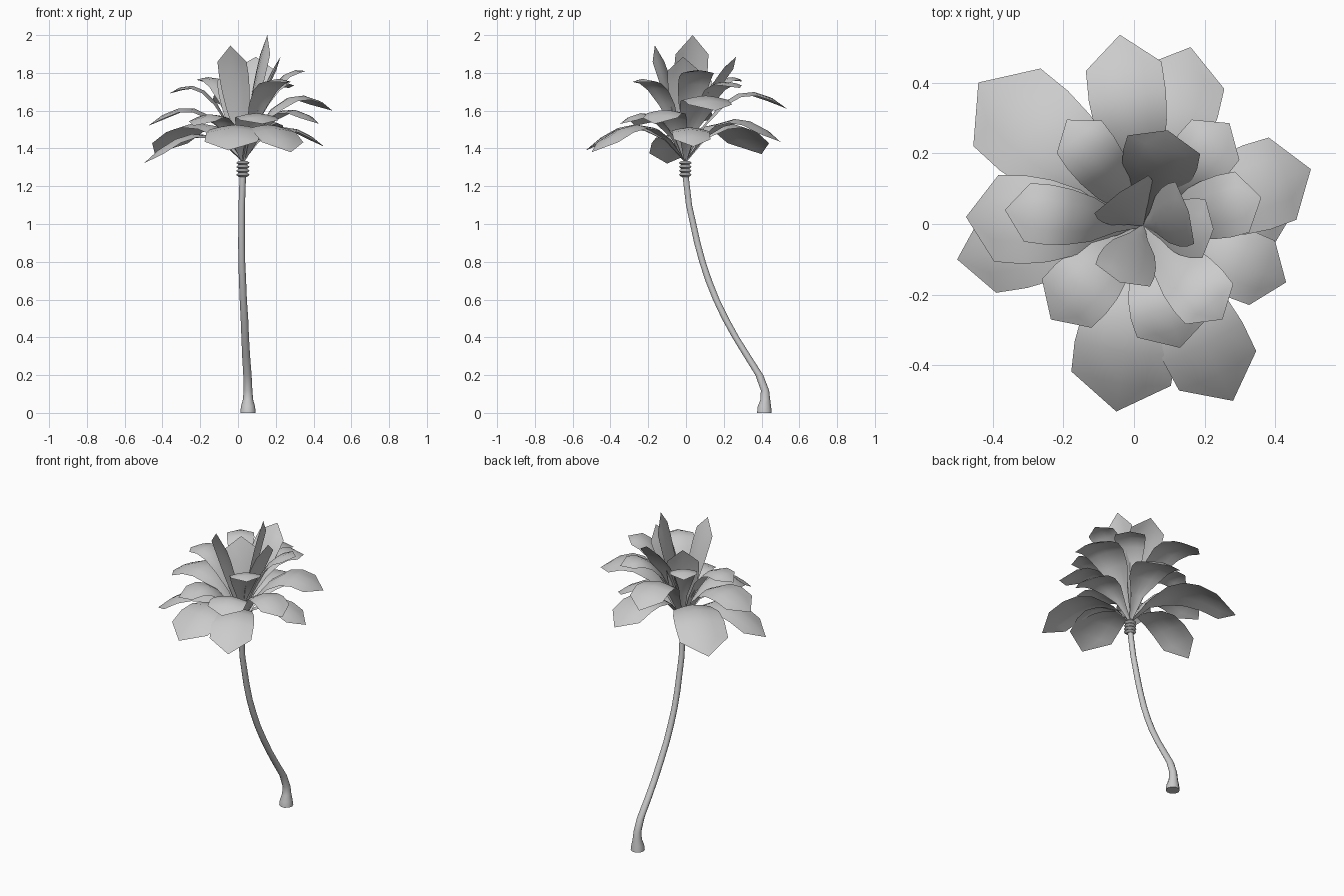
import bpy
import bmesh
import math
from mathutils import Vector

cube = bpy.data.objects.get("Cube")
if cube:
    bpy.data.objects.remove(cube, do_unlink=True)

grey = bpy.data.materials.new("plain grey")
grey.use_nodes = True
grey.diffuse_color = (0.6, 0.6, 0.6, 1)
grey.node_tree.nodes["Principled BSDF"].inputs["Base Color"].default_value = (0.6, 0.6, 0.6, 1)

CROWN = Vector((0.026, -0.004, 1.33))


def finish(bm, name, angle):
    mesh = bpy.data.meshes.new(name)
    bm.to_mesh(mesh)
    bm.free()
    mesh.materials.append(grey)
    obj = bpy.data.objects.new(name, mesh)
    bpy.context.collection.objects.link(obj)
    bpy.ops.object.select_all(action='DESELECT')
    obj.select_set(True)
    bpy.context.view_layer.objects.active = obj
    bpy.ops.object.shade_smooth_by_angle(angle=math.radians(angle))
    return obj


def loft(name, stations, sides, angle):
    """Tube through stations of (x, y, z, radius), closed at both ends."""
    bm = bmesh.new()
    rings = []
    for x, y, z, r in stations:
        turns = [2 * math.pi * i / sides for i in range(sides)]
        rings.append([bm.verts.new((x + r * math.cos(a), y + r * math.sin(a), z)) for a in turns])
    for low, high in zip(rings, rings[1:]):
        for i in range(sides):
            j = (i + 1) % sides
            bm.faces.new((low[i], low[j], high[j], high[i]))
    bm.faces.new(rings[0][::-1])
    bm.faces.new(rings[-1])
    return finish(bm, name, angle)


# Curved trunk with a flared foot
loft("trunk", [
    (0.053, 0.415, 0.0, 0.041), (0.053, 0.415, 0.035, 0.037),
    (0.053, 0.42, 0.07, 0.027), (0.053, 0.418, 0.12, 0.023),
    (0.05, 0.388, 0.2, 0.022), (0.043, 0.325, 0.3, 0.021),
    (0.038, 0.263, 0.4, 0.02), (0.034, 0.208, 0.5, 0.02),
    (0.028, 0.16, 0.6, 0.019), (0.024, 0.12, 0.7, 0.019),
    (0.02, 0.087, 0.8, 0.018), (0.019, 0.06, 0.9, 0.018),
    (0.02, 0.016, 1.1, 0.017), (0.026, -0.004, 1.27, 0.017)], 10, 50)

# Ringed collar under the leaves
collar = [(CROWN.x, CROWN.y, 1.25 + 0.0105 * i, 0.036 if i % 2 else 0.022) for i in range(9)]
loft("collar", collar, 10, 30)

# Leaf outline: position along the rib up to the shoulders, share of the half width
OUTLINE = [(0, 0.06), (0.23, 0.32), (0.44, 0.74), (0.64, 0.93), (0.82, 1.0), (1.0, 0.98)]


def leaf(name, tip, width):
    """Arching leaf from the crown to its tip, sides slightly lowered."""
    tip = Vector(tip)
    flat = Vector((tip.x - CROWN.x, tip.y - CROWN.y, 0))
    reach = flat.length
    rise = tip.z - CROWN.z
    side = Vector((-flat.y, flat.x, 0)).normalized()
    # Steep leaves are straighter and more pointed than spreading ones
    steep = min(max(rise / reach - 1, 0), 1)
    shoulder = 0.87 - 0.05 * steep
    bend = CROWN + flat * 0.42
    bend.z += 0.58 * reach + (0.85 - 0.35 * steep) * rise

    bm = bmesh.new()
    rows = []
    for step, share in OUTLINE:
        t = step * shoulder
        rib = CROWN * (1 - t) ** 2 + bend * (2 * t * (1 - t)) + tip * t * t
        along = ((bend - CROWN) * (1 - t) + (tip - bend) * t).normalized()
        up = along.cross(side)
        half = width * share
        rows.append([bm.verts.new(rib + side * half * s - up * half * 0.18 * abs(s) ** 1.5)
                     for s in (-1, -0.5, 0, 0.5, 1)])
    for a, b in zip(rows, rows[1:]):
        for i in range(4):
            bm.faces.new((a[i], b[i], b[i + 1], a[i + 1]))
    end = bm.verts.new(tip)
    for i in range(4):
        bm.faces.new((rows[-1][i], end, rows[-1][i + 1]))
    bm.normal_update()
    return finish(bm, name, 60)


# Leaves grouped by tier: tip position and half width
TIERS = {
    "lower_leaf": [
        ((-0.05, -0.53, 1.39), 0.145), ((0.28, -0.5, 1.38), 0.125),
        ((0.455, 0.04, 1.41), 0.1), ((0.16, 0.5, 1.435), 0.125),
        ((-0.44, 0.4, 1.37), 0.148), ((-0.5, -0.1, 1.32), 0.115)],
    "middle_leaf": [
        ((0.43, -0.165, 1.53), 0.1), ((0.5, 0.155, 1.6), 0.125),
        ((-0.04, 0.535, 1.61), 0.11), ((-0.475, 0.02, 1.52), 0.125),
        ((-0.235, -0.27, 1.52), 0.1), ((0.13, -0.35, 1.53), 0.11)],
    "upper_leaf": [
        ((0.36, 0.075, 1.81), 0.09), ((0.27, 0.285, 1.72), 0.09),
        ((-0.19, 0.295, 1.755), 0.08), ((-0.365, 0.04, 1.69), 0.085),
        ((0.25, -0.27, 1.75), 0.09), ((0.095, 0.265, 1.885), 0.108)],
    "top_leaf": [
        ((-0.04, -0.165, 1.945), 0.085), ((0.225, -0.015, 1.885), 0.085),
        ((0.155, 0.035, 2.0), 0.093), ((-0.04, 0.09, 1.83), 0.095)],
}
for tier, leaves in TIERS.items():
    for n, (tip, width) in enumerate(leaves, 1):
        leaf(f"{tier}_{n}", tip, width)
